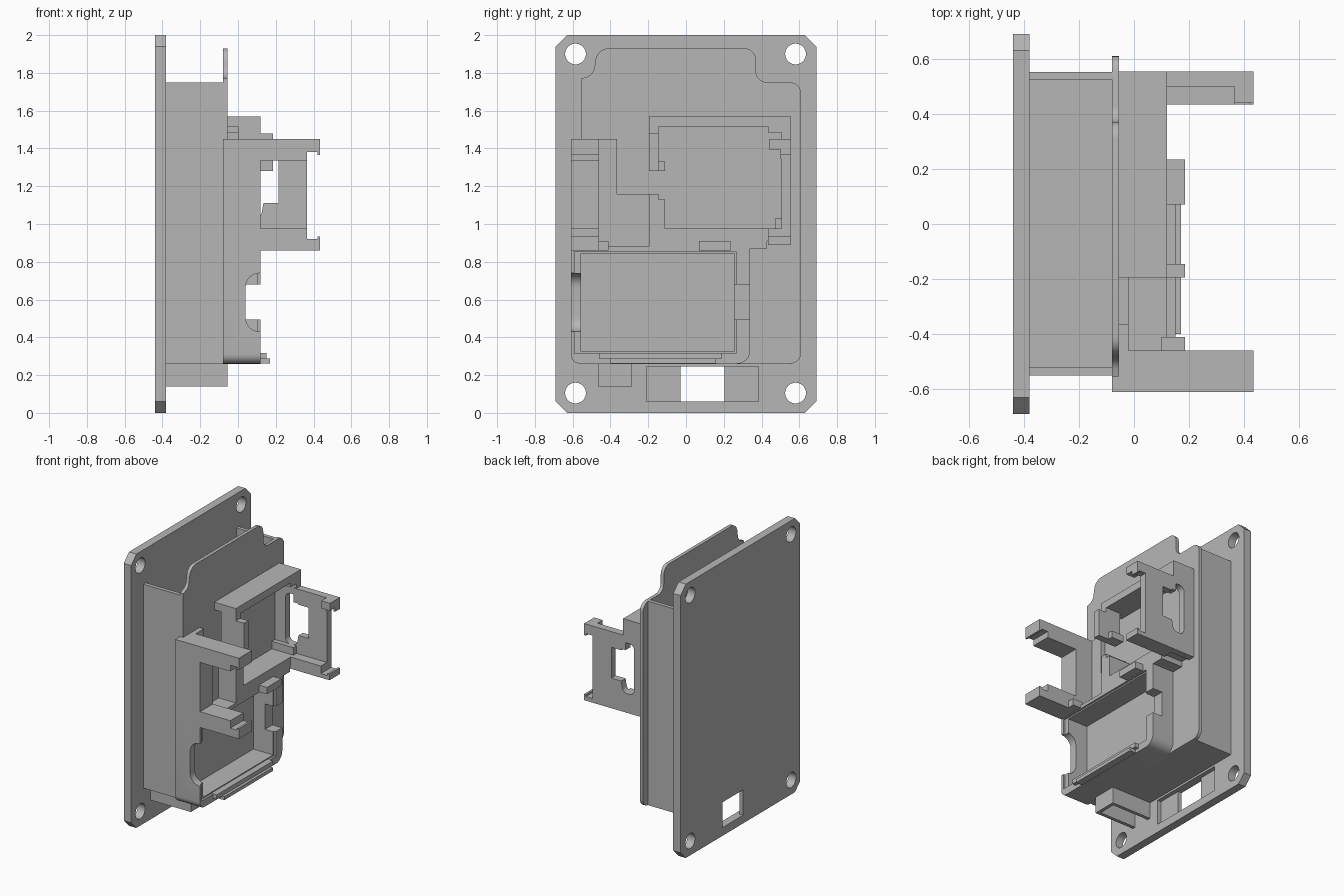
import bpy, bmesh, math
from mathutils import Vector

old = bpy.data.objects.get("Cube")
if old:
    bpy.data.objects.remove(old, do_unlink=True)

grey = bpy.data.materials.new("light grey plastic")
grey.use_nodes = True
colour = (0.47, 0.47, 0.47, 1)
grey.diffuse_color = colour
grey.node_tree.nodes["Principled BSDF"].inputs["Base Color"].default_value = colour


def prism(name, outline, low, high, axis="x"):
    """Extrude an outline: (y, z) along x, or (x, z) along y."""
    place = (lambda p, d: (d, p[0], p[1])) if axis == "x" else (lambda p, d: (p[0], d, p[1]))
    bm = bmesh.new()
    face = bm.faces.new([bm.verts.new(place(p, low)) for p in outline])
    out = bmesh.ops.extrude_face_region(bm, geom=[face])
    shift = Vector(place((0, 0), high - low))
    bmesh.ops.translate(bm, vec=shift, verts=[v for v in out["geom"] if isinstance(v, bmesh.types.BMVert)])
    bmesh.ops.recalc_face_normals(bm, faces=bm.faces)
    mesh = bpy.data.meshes.new(name)
    bm.to_mesh(mesh)
    bm.free()
    mesh.materials.append(grey)
    ob = bpy.data.objects.new(name, mesh)
    bpy.context.collection.objects.link(ob)
    return ob


def rect(a0, a1, b0, b1):
    return [(a0, b0), (a1, b0), (a1, b1), (a0, b1)]


def box(name, x0, x1, y0, y1, z0, z1):
    return prism(name, rect(y0, y1, z0, z1), x0, x1)


def rounded(corners, steps=6):
    """Round each (a, b, radius) corner of an outline."""
    pts = []
    for i, (a, b, r) in enumerate(corners):
        p = Vector((a, b))
        if r == 0:
            pts.append(p)
            continue
        q, s = Vector(corners[i - 1][:2]), Vector(corners[(i + 1) % len(corners)][:2])
        u, v = (q - p).normalized(), (s - p).normalized()
        half = u.angle(v) / 2
        centre = p + (u + v).normalized() * (r / math.sin(half))
        start, end = p + u * (r / math.tan(half)) - centre, p + v * (r / math.tan(half)) - centre
        sweep = start.angle(end)
        for k in range(steps + 1):
            t = k / steps
            pts.append(centre + (start * math.sin((1 - t) * sweep) + end * math.sin(t * sweep)) / math.sin(sweep))
    return pts


def cut(ob, *cutters):
    bpy.context.view_layer.objects.active = ob
    for c in cutters:
        mod = ob.modifiers.new("cut", "BOOLEAN")
        mod.operation, mod.solver, mod.object = "DIFFERENCE", "EXACT", c
        bpy.ops.object.modifier_apply(modifier=mod.name)
        bpy.data.objects.remove(c, do_unlink=True)
    return ob


def smooth(ob):
    bpy.ops.object.select_all(action="DESELECT")
    ob.select_set(True)
    bpy.context.view_layer.objects.active = ob
    bpy.ops.object.shade_smooth_by_angle(angle=math.radians(32))


# Back plate with chamfered corners, screw holes and a recessed slot
W, C = 0.69, 0.06
plate = prism("back_plate", [(-W + C, 0), (W - C, 0), (W, C), (W, 2 - C), (W - C, 2),
                             (-W + C, 2), (-W, 2 - C), (-W, C)], -0.44, -0.38)
for y in (-0.585, 0.58):
    for z in (0.105, 1.9):
        ring = [(y + 0.055 * math.cos(k * math.pi / 16), z + 0.055 * math.sin(k * math.pi / 16)) for k in range(32)]
        cut(plate, prism("hole", ring, -0.5, -0.3))
cut(plate, box("slot", -0.5, -0.3, -0.03, 0.205, 0.06, 0.245),
    box("recess", -0.41, -0.3, -0.21, 0.385, 0.06, 0.245))
smooth(plate)

# Hollow housing, open at the top
for name, y in (("right_housing_wall", -0.55), ("left_housing_wall", 0.525)):
    box(name, -0.38, -0.075, y, y + 0.028, 0.26, 1.75)
box("housing_floor", -0.38, -0.075, -0.54, 0.54, 0.26, 0.29)

# Front panel with a raised tab on top
panel = prism("front_panel", rounded([
    (-0.555, 0.26, 0), (0.61, 0.26, 0.06), (0.61, 1.75, 0.06), (0.37, 1.75, 0.06),
    (0.37, 1.93, 0.06), (-0.47, 1.93, 0.07), (-0.49, 1.79, 0.06), (-0.555, 1.77, 0)]), -0.08, -0.055)
smooth(panel)

# Lower tray frame with a side notch through both walls
tray = prism("lower_tray_frame", rounded([
    (-0.61, 0.26, 0.05), (0.34, 0.26, 0.07), (0.34, 0.88, 0), (-0.61, 0.88, 0)]), -0.08, 0.12)
notch = rounded([(0.2, 0.43, 0), (0.2, 0.74, 0), (0.04, 0.74, 0.075), (0.04, 0.43, 0.075)])
cut(tray, box("tray_opening", -0.055, 0.3, -0.555, 0.255, 0.325, 0.845),
    box("tray_rim", 0.105, 0.3, -0.59, 0.265, 0.315, 0.855),
    prism("right_notch", notch, -0.7, -0.5, "y"),
    box("left_notch", 0.04, 0.3, 0.2, 0.4, 0.495, 0.68))
smooth(tray)
box("tray_lower_ridge", 0.1, 0.15, -0.46, 0.19, 0.285, 0.318)
box("tray_lower_lip", 0.1, 0.17, -0.40, 0.16, 0.262, 0.287)
box("tray_upper_clip_wide", 0.1, 0.185, 0.07, 0.235, 0.86, 0.91)
box("tray_upper_clip_small", 0.1, 0.185, -0.46, -0.41, 0.86, 0.91)

# Right holder: block with two hooked arms
box("right_holder_block", -0.08, 0.12, -0.61, -0.46, 0.86, 1.45)
box("right_holder_step", -0.08, -0.02, -0.47, -0.365, 0.86, 1.45)
box("right_holder_low_step", -0.08, -0.02, -0.37, -0.19, 0.86, 1.16)


def arm(name, y0, y1, outer, inner, lip):
    """Arm along x whose tip has a small hook facing the other arm."""
    d = 0.015 if outer > inner else -0.015
    prism(name, [(0.1, outer), (0.435, outer), (0.435, lip - d), (0.42, lip - d), (0.42, lip),
                 (0.365, lip), (0.365, inner), (0.1, inner)], y0, y1, "y")


arm("right_holder_upper_arm", -0.61, -0.46, 1.45, 1.335, 1.38)
arm("right_holder_lower_arm", -0.61, -0.46, 0.86, 0.975, 0.92)

# Centre frame
box("centre_frame_top", -0.06, 0.12, -0.195, 0.555, 1.515, 1.57)
box("centre_frame_shelf", -0.06, 0.12, -0.195, 0.43, 0.87, 0.975)
box("centre_frame_shelf_left", -0.06, 0.12, 0.34, 0.555, 0.91, 0.975)
for name, z0, z1 in (("upper", 1.28, 1.52), ("lower", 0.95, 1.16)):
    box("centre_side_" + name, 0.0 if name == "upper" else -0.06, 0.12, -0.195, -0.145, z0, z1)
box("centre_side_upper_clip", 0.1, 0.185, -0.195, -0.145, 1.28, 1.48)
box("centre_side_lower_post", -0.06, 0.12, -0.15, -0.11, 0.95, 1.13)
box("centre_side_upper_return", 0.0, 0.1, -0.15, -0.11, 1.28, 1.33)
box("centre_corner_upper", -0.055, 0.12, 0.435, 0.51, 1.485, 1.52)
box("centre_corner_lower", -0.055, 0.12, 0.47, 0.51, 0.97, 1.03)

# Left holder: tall cheek with a window and hooked tips
cheek = prism("left_holder_cheek", [(-0.06, 0.89), (0.365, 0.89), (0.365, 1.45), (0.12, 1.45),
                                    (0.12, 1.57), (-0.06, 1.57)], 0.505, 0.555, "y")
window = rounded([(0.03, 1.03, 0.04), (0.12, 1.03, 0.04), (0.135, 1.11, 0), (0.215, 1.11, 0),
                  (0.215, 1.335, 0), (0.135, 1.335, 0), (0.12, 1.4, 0.04), (0.03, 1.4, 0.04)])
cut(cheek, prism("window", window, 0.4, 0.7, "y"))
smooth(cheek)
arm("left_holder_upper_arm", 0.5, 0.555, 1.45, 1.345, 1.38)
arm("left_holder_lower_arm", 0.435, 0.555, 0.89, 0.975, 0.92)
box("left_holder_upper_tip", 0.365, 0.435, 0.44, 0.505, 1.395, 1.45)

# Small channel under the housing, open below
box("channel_front", -0.08, -0.055, -0.465, -0.285, 0.14, 0.265)
for name, y in (("right", -0.465), ("left", -0.31)):
    box("channel_wall_" + name, -0.38, -0.06, y, y + 0.025, 0.14, 0.265)
